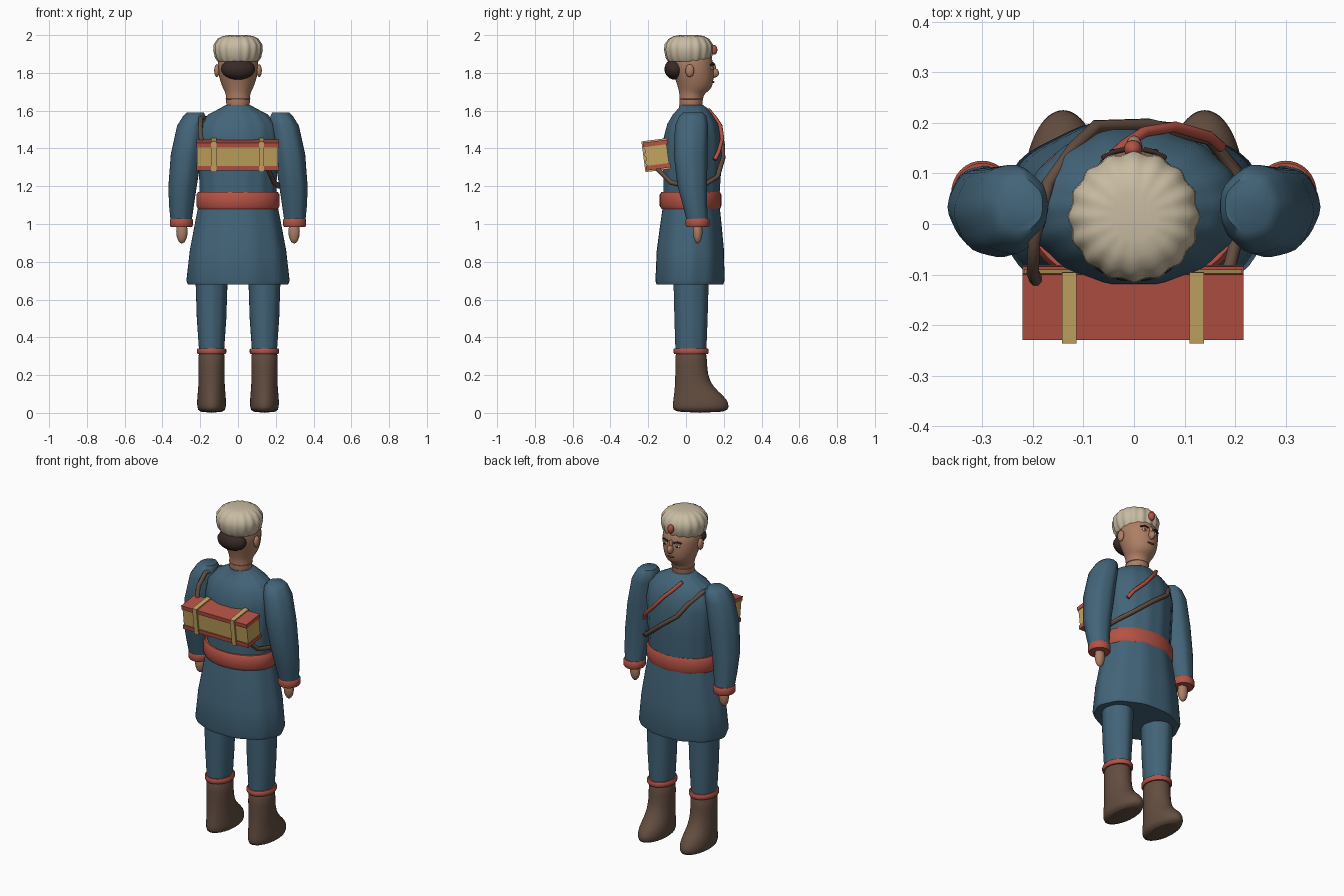
import bpy, bmesh, math
from mathutils import Vector, Matrix

cube = bpy.data.objects.get("Cube")
if cube:
    bpy.data.objects.remove(cube, do_unlink=True)


def material(name, r, g, b):
    mat = bpy.data.materials.new(name)
    mat.use_nodes = True
    mat.diffuse_color = (r, g, b, 1)
    bsdf = mat.node_tree.nodes["Principled BSDF"]
    bsdf.inputs["Base Color"].default_value = (r, g, b, 1)
    bsdf.inputs["Roughness"].default_value = 0.8
    return mat


BLUE = material("blue cloth", .055, .128, .19)
RED = material("red trim", .46, .085, .058)
WOOD = material("yellow wood", .55, .38, .11)
GOLD = material("gold band", .57, .39, .13)
BROWN = material("brown leather", .125, .075, .052)
SKIN = material("skin", .42, .21, .13)
CREAM = material("cream wool", .58, .5, .36)
HAIR = material("dark hair", .04, .023, .02)
WHITE = material("eye white", .7, .68, .62)


def finish(name, bm, mat, smooth=True, soft=0):
    """Turn a bmesh into a finished, shaded object."""
    bmesh.ops.recalc_face_normals(bm, faces=bm.faces)
    mesh = bpy.data.meshes.new(name)
    bm.to_mesh(mesh)
    bm.free()
    mesh.materials.append(mat)
    obj = bpy.data.objects.new(name, mesh)
    bpy.context.collection.objects.link(obj)
    if soft:
        obj.modifiers.new("soften", "SUBSURF").levels = soft
        obj.modifiers["soften"].render_levels = soft
    if smooth:
        bpy.ops.object.select_all(action="DESELECT")
        obj.select_set(True)
        bpy.context.view_layer.objects.active = obj
        bpy.ops.object.shade_smooth_by_angle(angle=math.radians(50))
    return obj


def loft(name, mat, rings, side=1, segments=32, folds=0, depth=0.0, soft=0):
    """Skin oval rings (z, centre x, half width, back y, front y)."""
    bm = bmesh.new()
    loops = []
    for z, cx, rx, back, front in rings:
        loop = []
        for i in range(segments):
            a = math.tau * i / segments
            k = 1 + depth * math.cos(folds * a)
            y = (back + front) / 2 + k * (front - back) / 2 * math.sin(a)
            loop.append(bm.verts.new((side * (cx + k * rx * math.cos(a)), y, z)))
        loops.append(loop)
    for low, high in zip(loops, loops[1:]):
        for i in range(segments):
            j = (i + 1) % segments
            bm.faces.new((low[i], low[j], high[j], high[i]))
    bm.faces.new(loops[0])
    bm.faces.new(loops[-1])
    return finish(name, bm, mat, soft=soft)


def ball(name, mat, centre, radii):
    bm = bmesh.new()
    bmesh.ops.create_uvsphere(bm, u_segments=20, v_segments=12, radius=1)
    bmesh.ops.transform(bm, verts=bm.verts,
                        matrix=Matrix.Translation(centre) @ Matrix.Diagonal((*radii, 1)))
    return finish(name, bm, mat)


def tube(name, mat, points, radius):
    """Round cord following a path."""
    curve = bpy.data.curves.new(name, "CURVE")
    curve.dimensions = "3D"
    curve.bevel_depth = radius
    curve.bevel_resolution = 2
    curve.use_fill_caps = True
    spline = curve.splines.new("POLY")
    spline.points.add(len(points) - 1)
    for p, co in zip(spline.points, points):
        p.co = (*co, 1)
    curve.materials.append(mat)
    obj = bpy.data.objects.new(name, curve)
    bpy.context.collection.objects.link(obj)
    bpy.ops.object.select_all(action="DESELECT")
    obj.select_set(True)
    bpy.context.view_layer.objects.active = obj
    bpy.ops.object.convert(target="MESH")
    return obj


# Legs, arms and the paired features of the face
for label, s in (("left", 1), ("right", -1)):
    loft(label + "_boot", BROWN, [
        (0, .14, .068, -.065, .215), (.03, .14, .077, -.072, .23),
        (.07, .14, .077, -.068, .22), (.11, .14, .073, -.062, .175),
        (.16, .14, .069, -.058, .125), (.25, .14, .069, -.056, .108),
        (.36, .14, .074, -.06, .115)], s, soft=1)
    loft(label + "_boot_band", RED, [
        (.312, .14, .073, -.062, .116), (.32, .14, .078, -.066, .12),
        (.335, .14, .078, -.066, .12), (.342, .14, .073, -.062, .116)], s)
    loft(label + "_trouser", BLUE, [
        (.34, .14, .066, -.055, .107), (.5, .14, .077, -.06, .113),
        (.75, .14, .085, -.066, .12)], s, folds=8, depth=.015)
    loft(label + "_sleeve", BLUE, [
        (1.01, .3, .055, .005, .115), (1.1, .298, .066, -.017, .112),
        (1.2, .292, .075, -.045, .112), (1.37, .272, .082, -.065, .113),
        (1.52, .246, .075, -.058, .117), (1.57, .23, .06, -.037, .108),
        (1.59, .225, .045, -.015, .09)], s, folds=7, depth=.02)
    loft(label + "_cuff", RED, [
        (.985, .3, .056, .002, .12), (.993, .3, .061, -.002, .125),
        (1.022, .3, .061, -.002, .125), (1.03, .3, .056, .002, .12)], s)
    ball(label + "_hand", SKIN, (s * .297, .062, .96), (.03, .025, .063))
    ball(label + "_ear", SKIN, (s * .112, .02, 1.812), (.014, .023, .034))
    ball(label + "_eye", WHITE, (s * .042, .139, 1.824), (.015, .007, .008))
    ball(label + "_pupil", HAIR, (s * .042, .144, 1.824), (.006, .004, .007))
    tube(label + "_eyebrow", HAIR, [
        (s * .02, .147, 1.842), (s * .042, .142, 1.849), (s * .063, .13, 1.842)], .005)

# Coat
loft("coat_skirt", BLUE, [
    (.68, 0, .262, -.158, .2), (.7, 0, .27, -.164, .206), (.86, 0, .252, -.157, .203),
    (1, 0, .226, -.138, .19), (1.11, 0, .205, -.122, .178)], segments=64, folds=10, depth=.012)
loft("coat_body", BLUE, [
    (1.1, 0, .198, -.12, .175), (1.3, 0, .205, -.122, .188), (1.45, 0, .213, -.12, .188),
    (1.53, 0, .2, -.1, .17), (1.58, 0, .155, -.07, .14), (1.615, 0, .09, -.038, .112),
    (1.63, 0, .064, -.036, .09)], segments=64, folds=14, depth=.012)
loft("belt", RED, [
    (1.08, 0, .211, -.13, .18), (1.095, 0, .22, -.139, .187),
    (1.155, 0, .22, -.139, .187), (1.17, 0, .211, -.13, .18)], segments=48)

# Head
loft("head", SKIN, [
    (1.58, 0, .065, -.036, .088), (1.66, 0, .062, -.034, .086), (1.695, 0, .066, -.036, .1),
    (1.71, 0, .076, -.04, .132), (1.75, 0, .093, -.05, .146), (1.81, 0, .108, -.075, .148),
    (1.87, 0, .11, -.08, .143), (1.92, 0, .09, -.07, .12)], soft=1)
loft("neck_ring", SKIN, [
    (1.657, 0, .06, -.03, .083), (1.662, 0, .066, -.036, .092),
    (1.668, 0, .06, -.03, .083)])
ball("nose", SKIN, (0, .148, 1.8), (.017, .027, .026))
ball("nose_bridge", SKIN, (0, .142, 1.825), (.011, .016, .032))
ball("mouth", BROWN, (0, .144, 1.752), (.024, .006, .005))
ball("hair", HAIR, (0, -.058, 1.82), (.09, .056, .056))

# Ribbed hat with a front jewel
loft("hat", CREAM, [
    (1.86, 0, .105, -.092, .122), (1.88, 0, .119, -.105, .134), (1.92, 0, .128, -.113, .142),
    (1.95, 0, .126, -.111, .14), (1.98, 0, .106, -.09, .12), (1.995, 0, .078, -.063, .093),
    (2, 0, .045, -.03, .06)], segments=96, folds=16, depth=.025)
ball("hat_jewel", RED, (-.002, .148, 1.922), (.018, .018, .026))

# Strapped case on the back, leaning slightly outward
TILT = Matrix.Translation((-.002, -.155, 1.365)) @ Matrix.Rotation(math.radians(7.4), 4, "X")


def case_box(name, mat, centre, size):
    bm = bmesh.new()
    bmesh.ops.create_cube(bm, size=1)
    bmesh.ops.transform(bm, verts=bm.verts, matrix=TILT @ Matrix.Translation(centre)
                        @ Matrix.Diagonal((*size, 1)))
    return finish(name, mat=mat, bm=bm, smooth=False)


case_box("case_body", WOOD, (0, 0, 0), (.43, .118, .12))
for label, s in (("upper", 1), ("lower", -1)):
    case_box(label + "_case_lid", RED, (0, 0, s * .062), (.436, .13, .024))
for label, s in (("left", 1), ("right", -1)):
    x = s * .126
    case_box(label + "_case_band_back", GOLD, (x, -.066, 0), (.028, .01, .164))
    case_box(label + "_case_band_top", GOLD, (x, 0, .077), (.028, .14, .01))
    case_box(label + "_case_band_base", GOLD, (x, 0, -.077), (.028, .14, .01))

# Carrying strap and chest cord
tube("carrying_strap", BROWN, [
    (-.19, -.12, 1.4), (-.2, -.095, 1.5), (-.197, -.03, 1.56), (-.17, .08, 1.56),
    (-.12, .15, 1.5), (-.075, .193, 1.43), (.03, .196, 1.35), (.15, .167, 1.25),
    (.205, .1, 1.21), (.215, .02, 1.2), (.19, -.08, 1.22), (.16, -.15, 1.29)], .013)
tube("chest_cord", RED, [
    (-.058, .118, 1.605), (-.02, .155, 1.56), (.02, .182, 1.52), (.08, .192, 1.45),
    (.15, .172, 1.38), (.172, .152, 1.34)], .011)
